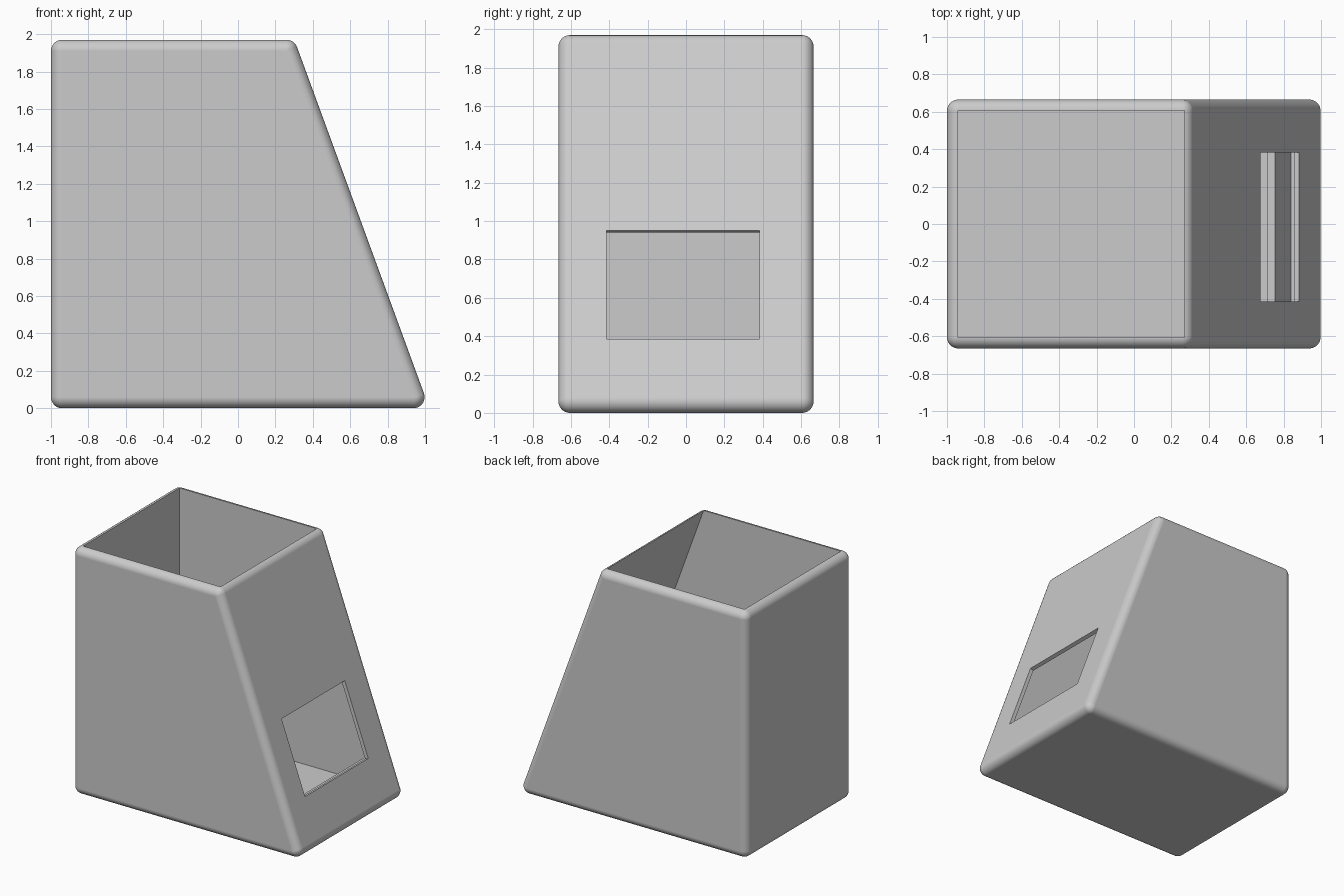
import bpy, bmesh, math
from mathutils import Matrix, Vector

if "Cube" in bpy.data.objects:
    bpy.data.objects.remove(bpy.data.objects["Cube"])

R = 0.06                       # rounding radius of the outer edges
K = 0.3665                     # run of the sloped wall per unit of height
TILT = math.atan(K)
HALF_Y = 0.665
TOP = 1.97
WALL = 0.032                   # horizontal thickness of the sloped wall

grey = bpy.data.materials.new("grey")
grey.diffuse_color = (0.6, 0.6, 0.6, 1)
grey.use_nodes = True
grey.node_tree.nodes["Principled BSDF"].inputs["Base Color"].default_value = grey.diffuse_color


def slope_x(z):
    """x of the sloped outer face at height z"""
    return 1.0235 - K * z


def finish(name, bm):
    mesh = bpy.data.meshes.new(name)
    bmesh.ops.recalc_face_normals(bm, faces=bm.faces)
    bm.to_mesh(mesh)
    bm.free()
    obj = bpy.data.objects.new(name, mesh)
    bpy.context.collection.objects.link(obj)
    mesh.materials.append(grey)
    return obj


def prism(name, profile, half_y):
    """Extrude an xz profile symmetrically along y"""
    bm = bmesh.new()
    face = bm.faces.new([bm.verts.new((x, -half_y, z)) for x, z in profile])
    ext = bmesh.ops.extrude_face_region(bm, geom=[face])["geom"]
    verts = [g for g in ext if isinstance(g, bmesh.types.BMVert)]
    bmesh.ops.translate(bm, verts=verts, vec=(0, 2 * half_y, 0))
    return finish(name, bm)


# Rounded outer body: hull around a ball at each corner
bm = bmesh.new()
for z in (R, TOP - R):
    for x in (-1 + R, slope_x(z) - R / math.cos(TILT)):
        for y in (-HALF_Y + R, HALF_Y - R):
            bmesh.ops.create_uvsphere(bm, u_segments=36, v_segments=18, radius=R,
                                      matrix=Matrix.Translation((x, y, z)))
hull = bmesh.ops.convex_hull(bm, input=bm.verts)
bmesh.ops.delete(bm, geom=list({g for g in hull["geom_interior"] + hull["geom_unused"]
                                if isinstance(g, bmesh.types.BMVert)}), context='VERTS')
bmesh.ops.dissolve_limit(bm, angle_limit=math.radians(0.5), verts=bm.verts, edges=bm.edges)
body = finish("body", bm)

# Open cavity
cavity = prism("cavity_cutter", [(-0.942, R), (slope_x(R) - WALL, R),
                                 (slope_x(2.2) - WALL, 2.2), (-0.942, 2.2)], 0.607)

# Rectangular window square to the sloped wall
bm = bmesh.new()
z_mid = 0.6675
bmesh.ops.create_cube(bm, size=1, matrix=Matrix.Translation((slope_x(z_mid), -0.016, z_mid))
                      @ Matrix.Rotation(-TILT, 4, 'Y')
                      @ Matrix.Diagonal((0.2, 0.797, 0.602, 1)))
window = finish("window_cutter", bm)

bpy.context.view_layer.objects.active = body
body.select_set(True)
for cutter in (cavity, window):
    cutter.hide_render = True
    mod = body.modifiers.new(cutter.name, 'BOOLEAN')
    mod.operation = 'DIFFERENCE'
    mod.solver = 'EXACT'
    mod.object = cutter
    bpy.ops.object.modifier_apply(modifier=mod.name)
    bpy.data.objects.remove(cutter)
bpy.ops.object.shade_smooth_by_angle(angle=math.radians(25))
body.modifiers.new("flat_sides", 'WEIGHTED_NORMAL').keep_sharp = True

# Low leaning lip on the floor behind the window
foot, tip = Vector((0.84, R)), Vector((0.755, 0.29))
inward = Vector((-0.040, -0.015))
prism("inner_lip", [foot, tip, tip + inward, foot + Vector((-0.043, 0))], 0.607)
